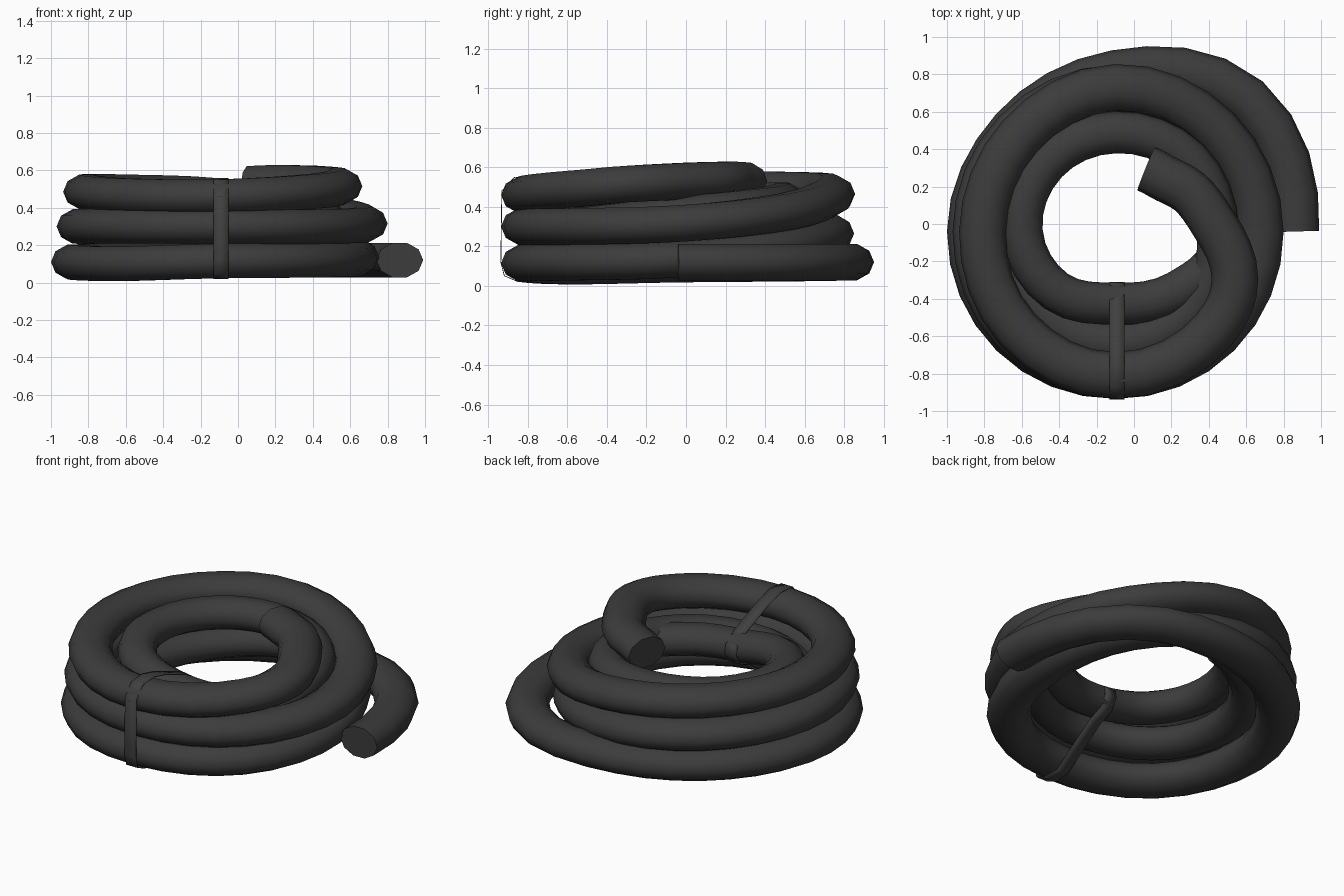
import bpy, bmesh
from math import sin, cos, pi, radians
from mathutils import Vector

if "Cube" in bpy.data.objects:
    bpy.data.objects.remove(bpy.data.objects["Cube"])

CENTRE = Vector((-0.1, -0.04, 0))
SIDES = 10


def material(name, rgb):
    m = bpy.data.materials.new(name)
    m.use_nodes = True
    colour = (*rgb, 1)
    m.diffuse_color = colour
    bsdf = next(n for n in m.node_tree.nodes if n.type == 'BSDF_PRINCIPLED')
    bsdf.inputs["Base Color"].default_value = colour
    bsdf.inputs["Roughness"].default_value = 0.6
    return m


def finish(name, bm, mat, smooth_angle):
    bmesh.ops.recalc_face_normals(bm, faces=bm.faces)
    mesh = bpy.data.meshes.new(name)
    bm.to_mesh(mesh)
    bm.free()
    mesh.materials.append(mat)
    ob = bpy.data.objects.new(name, mesh)
    bpy.context.collection.objects.link(ob)
    bpy.ops.object.select_all(action='DESELECT')
    ob.select_set(True)
    bpy.context.view_layer.objects.active = ob
    bpy.ops.object.shade_smooth_by_angle(angle=radians(smooth_angle))
    return ob


def spline(points, steps):
    """Smooth curve through the points."""
    p = [2 * points[0] - points[1], *points, 2 * points[-1] - points[-2]]
    out = []
    for a, b, c, d in zip(p, p[1:], p[2:], p[3:]):
        for i in range(steps):
            t = i / steps
            out.append(0.5 * (2 * b + (c - a) * t + (2 * a - 5 * b + 4 * c - d) * t ** 2
                              + (3 * b - a - 3 * c + d) * t ** 3))
    return out + [points[-1]]


def coil(name, start, radii, heights, mat, half_width, half_height, last):
    """Flattened tube through polar points every 45 degrees, then the last ones."""
    polar = [Vector((start + 45 * i, r, z)) for i, (r, z) in enumerate(zip(radii, heights))]
    polar += [Vector(v) for v in last]
    path = [CENTRE + Vector((q.y * cos(radians(q.x)), q.y * sin(radians(q.x)), q.z))
            for q in spline(polar, 4)]
    bm = bmesh.new()
    rings = []
    for i, p in enumerate(path):
        tangent = (path[min(i + 1, len(path) - 1)] - path[max(i - 1, 0)]).normalized()
        side = tangent.cross(Vector((0, 0, 1))).normalized()
        up = side.cross(tangent)
        rings.append([bm.verts.new(p + side * half_width * cos(a) + up * half_height * sin(a))
                      for a in (2 * pi * k / SIDES for k in range(SIDES))])
    for r, s in zip(rings, rings[1:]):
        for k in range(SIDES):
            n = (k + 1) % SIDES
            bm.faces.new((r[k], r[n], s[n], s[k]))
    bm.faces.new(rings[0])
    bm.faces.new(rings[-1])
    return finish(name, bm, mat, 60)


rubber = material("dark rubber", (0.045, 0.045, 0.045))
strap = material("strap grey", (0.052, 0.052, 0.052))

# Outer hose: three stacked turns from the loose tail up to the top end
coil("outer_hose", 0,
     [.965, 1.0, .845, .77, .775, .775, .77, .765,
      .73, .74, .765, .75, .745, .76, .77, .775,
      .775, .77, .77, .72, .71, .74, .77],
     [.12, .12, .12, .115, .11, .1, .115, .12,
      .135, .2, .265, .295, .3, .3, .3, .3,
      .315, .375, .465, .485, .485, .465, .46],
     rubber, 0.125, 0.097,
     [(1035, .745, .49), (1058, .69, .515), (1084, .53, .53),
      (1107.7, .45, .535), (1126, .39, .535), (1143.8, .373, .53)])

# Inner hose: rises inside the stack, both ends tucked among the outer turns
coil("inner_hose", 90,
     [.70, .60, .56, .575, .60, .59, .55,
      .55, .53, .52, .50, .45, .385, .46],
     [.22, .20, .20, .23, .27, .31, .36,
      .40, .43, .43, .42, .39, .34, .32],
     rubber, 0.112, 0.095, [(700, .55, .31)])

# Strap: thin loop wrapped round the front of the bundle
loop = [(-.933, .48), (-.87, .55), (-.76, .56), (-.64, .53), (-.41, .44), (-.32, .38),
        (-.31, .33), (-.35, .26), (-.45, .22), (-.74, .02), (-.85, .02), (-.92, .05), (-.938, .12)]
bm = bmesh.new()
left, right = ([bm.verts.new((x, y, z)) for y, z in loop] for x in (-.13, -.05))
for i in range(len(loop)):
    bm.faces.new((left[i - 1], left[i], right[i], right[i - 1]))
band = finish("strap", bm, strap, 30)
thickness = band.modifiers.new("thickness", 'SOLIDIFY')
thickness.thickness = 0.004
